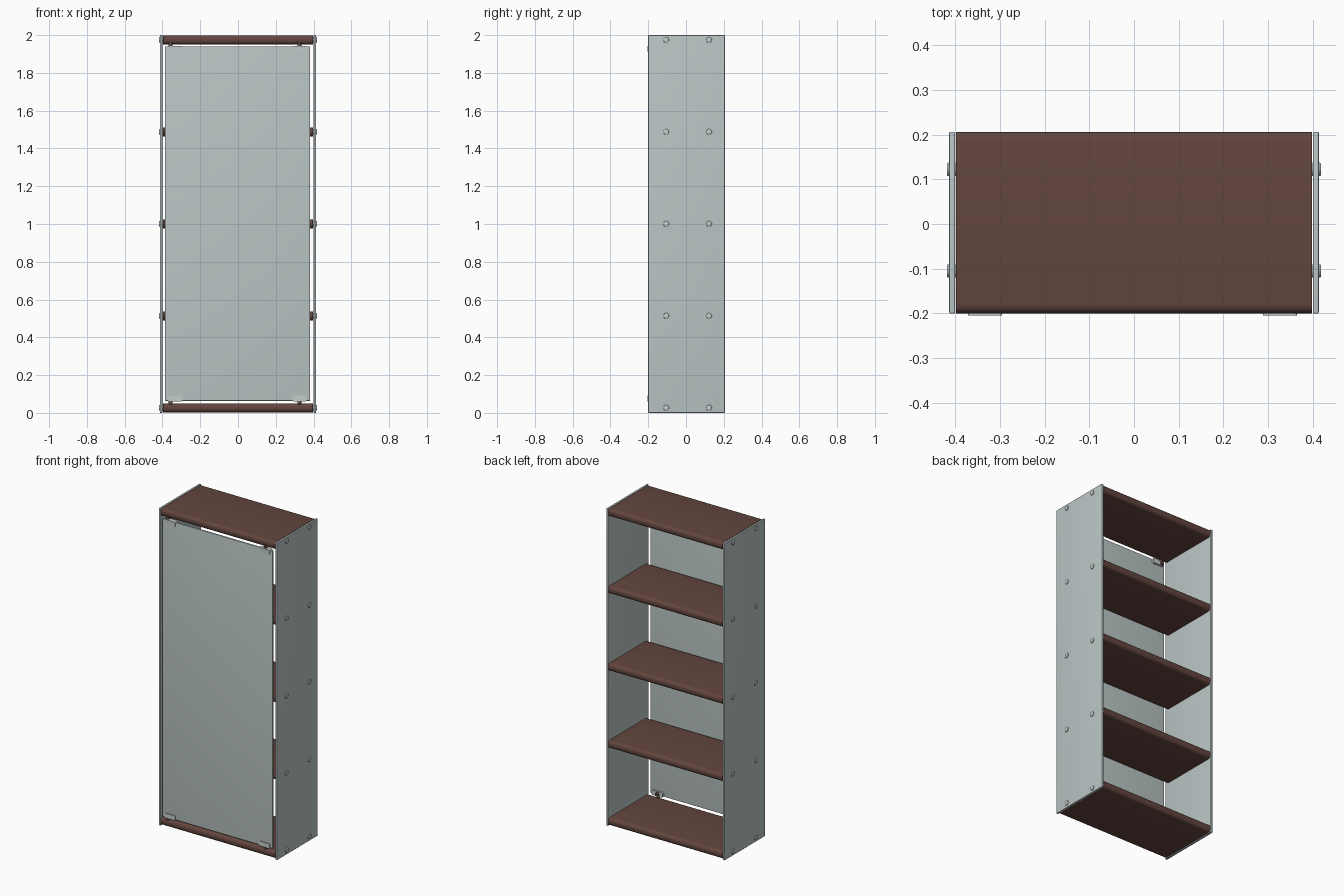
import bpy, bmesh, math
from mathutils import Matrix

if "Cube" in bpy.data.objects:
    bpy.data.objects.remove(bpy.data.objects["Cube"])


def material(name, rgb):
    m = bpy.data.materials.new(name)
    m.diffuse_color = (*rgb, 1)
    m.use_nodes = True
    m.node_tree.nodes["Principled BSDF"].inputs["Base Color"].default_value = m.diffuse_color
    return m


GLASS = material("pale grey glass", (0.50, 0.57, 0.565))
WOOD = material("dark brown wood", (0.125, 0.06, 0.048))
METAL = material("light metal", (0.56, 0.60, 0.60))


def finish(bm, name, mat):
    bmesh.ops.recalc_face_normals(bm, faces=bm.faces)
    mesh = bpy.data.meshes.new(name)
    bm.to_mesh(mesh)
    bm.free()
    ob = bpy.data.objects.new(name, mesh)
    bpy.context.collection.objects.link(ob)
    mesh.materials.append(mat)
    bpy.ops.object.select_all(action='DESELECT')
    ob.select_set(True)
    bpy.context.view_layer.objects.active = ob
    bpy.ops.object.shade_smooth_by_angle(angle=math.radians(35))
    return ob


def box(name, x, y, z, mat, bevel=0.0, axis=None):
    """Box from (min, max) ranges; bevel all edges, or only those along one axis."""
    bm = bmesh.new()
    bmesh.ops.create_cube(bm, size=1)
    for v in bm.verts:
        for i, r in enumerate((x, y, z)):
            v.co[i] = r[0] if v.co[i] < 0 else r[1]
    if bevel:
        edges = [e for e in bm.edges if axis is None
                 or abs(e.verts[0].co[axis] - e.verts[1].co[axis]) > 1e-6]
        bmesh.ops.bevel(bm, geom=edges, offset=bevel, segments=5, profile=0.5,
                        affect='EDGES', clamp_overlap=True)
    return finish(bm, name, mat)


def rod(name, centre, radius, length, axis, mat, bevel=0.0):
    bm = bmesh.new()
    bmesh.ops.create_cone(bm, cap_ends=True, segments=24, radius1=radius,
                          radius2=radius, depth=length)
    if bevel:
        rim = [e for e in bm.edges if abs(e.verts[0].co.z - e.verts[1].co.z) < 1e-6]
        bmesh.ops.bevel(bm, geom=rim, offset=bevel, segments=3, profile=0.5, affect='EDGES')
    turn = {'X': Matrix.Rotation(math.pi / 2, 4, 'Y'),
            'Y': Matrix.Rotation(math.pi / 2, 4, 'X'), 'Z': Matrix()}[axis]
    bmesh.ops.transform(bm, matrix=Matrix.Translation(centre) @ turn, verts=bm.verts)
    return finish(bm, name, mat)


# Five wooden shelves with rounded long edges; the middle ones sit behind the door
shelf_z = [0.027 + i * 0.487 for i in range(5)]
for i, z in enumerate(shelf_z):
    front = -0.2 if i in (0, 4) else -0.184
    box(f"shelf_{i + 1}", (-0.398, 0.398), (front, 0.206), (z - 0.024, z + 0.024),
        WOOD, 0.02, 0)

# Glass sides with bolts into every shelf
for side, s in (("left", -1), ("right", 1)):
    box(f"{side}_side_panel", tuple(sorted((s * 0.400, s * 0.413))), (-0.2, 0.206),
        (0, 2), GLASS, 0.003)
    for i, z in enumerate(shelf_z):
        for where, y in (("front", -0.105), ("back", 0.122)):
            rod(f"{side}_{where}_bolt_{i + 1}", (s * 0.407, y, z), 0.015, 0.022, 'X',
                METAL, 0.003)

# Glass door between the top and bottom shelves
box("door", (-0.386, 0.381), (-0.200, -0.190), (0.064, 1.94), GLASS, 0.002)

# Hinge clips at the door corners, with pivot pins into the shelves
for height, z, s in (("lower", 0.076, -1), ("upper", 1.928, 1)):
    for side, x0, pin in (("left", -0.371, -0.357), ("right", 0.288, 0.325)):
        box(f"{height}_{side}_hinge", (x0, x0 + 0.076), (-0.205, -0.178),
            (z - 0.015, z + 0.015), METAL, 0.006, 1)
        rod(f"{height}_{side}_hinge_pin", (pin, -0.188, z + s * 0.017), 0.010, 0.03,
            'Z', WOOD)
        rod(f"{height}_{side}_hinge_screw", (pin, -0.176, z), 0.012, 0.012, 'Y', WOOD, 0.002)
